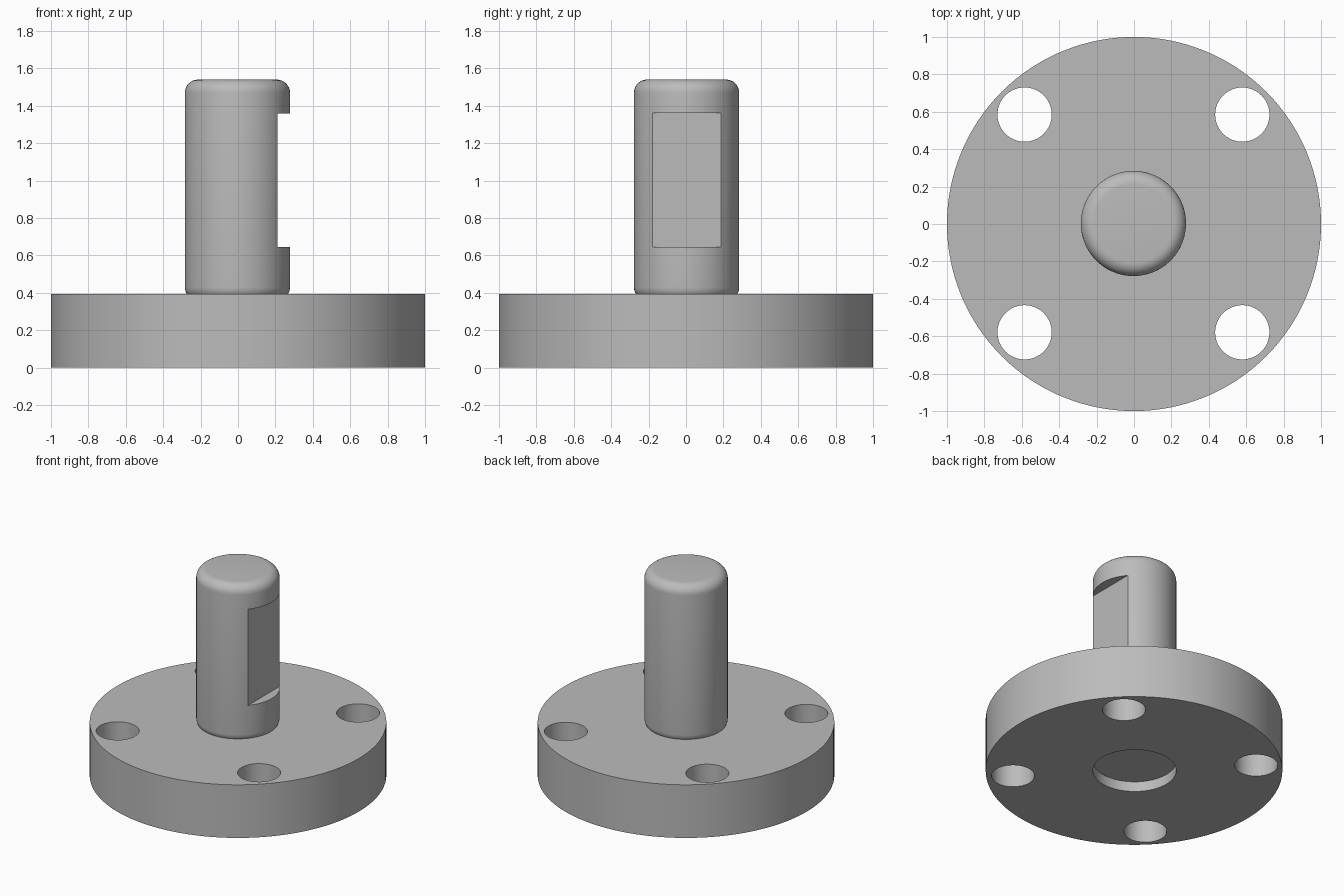
import bpy, math

if "Cube" in bpy.data.objects:
    bpy.data.objects.remove(bpy.data.objects["Cube"])

SHAFT_R, FILLET = 0.281, 0.07
CX, CY = -0.003, 0.003          # shared axis of shaft and bolt circle

steel = bpy.data.materials.new("plain grey")
steel.use_nodes = True
grey = (0.5, 0.5, 0.5, 1)
steel.diffuse_color = grey
steel.node_tree.nodes["Principled BSDF"].inputs["Base Color"].default_value = grey


def cylinder(name, radius, z0, z1, x=0, y=0, sides=128):
    bpy.ops.mesh.primitive_cylinder_add(vertices=sides, radius=radius, depth=z1 - z0,
                                        location=(x, y, (z0 + z1) / 2))
    ob = bpy.context.object
    ob.name = name
    ob.data.materials.append(steel)
    return ob


def apply(ob, mod):
    bpy.context.view_layer.objects.active = ob
    bpy.ops.object.modifier_apply(modifier=mod.name)


def cut(ob, cutter):
    mod = ob.modifiers.new("cut", 'BOOLEAN')
    mod.operation, mod.solver, mod.object = 'DIFFERENCE', 'EXACT', cutter
    apply(ob, mod)
    bpy.data.objects.remove(cutter)


def smooth(ob):
    bpy.ops.object.select_all(action='DESELECT')
    ob.select_set(True)
    bpy.context.view_layer.objects.active = ob
    bpy.ops.object.shade_smooth_by_angle(angle=math.radians(30))


# Flange with four bolt holes and a shallow bore underneath
flange = cylinder("flange", 1, 0, 0.395)
for sx in (-1, 1):
    for sy in (-1, 1):
        cut(flange, cylinder("bolt_hole", 0.145, -0.1, 0.5,
                             CX + sx * 0.582, CY + sy * 0.582, 64))
cut(flange, cylinder("bore", SHAFT_R, -0.1, 0.075, CX, CY))
smooth(flange)

# Shaft with rounded ends, its lower end sunk into the flange
shaft = cylinder("shaft", SHAFT_R, 0.36, 1.54, CX, CY)
bevel = shaft.modifiers.new("rounded ends", 'BEVEL')
bevel.width, bevel.segments = FILLET, 8
bevel.limit_method, bevel.angle_limit = 'ANGLE', math.radians(40)
apply(shaft, bevel)

# Flat milled into the +x side of the shaft
bpy.ops.mesh.primitive_cube_add(size=1, location=(0.41, 0, 1.0025))
pocket = bpy.context.object
pocket.scale = (0.4, 1, 0.715)
pocket.data.materials.append(steel)
cut(shaft, pocket)
smooth(shaft)
